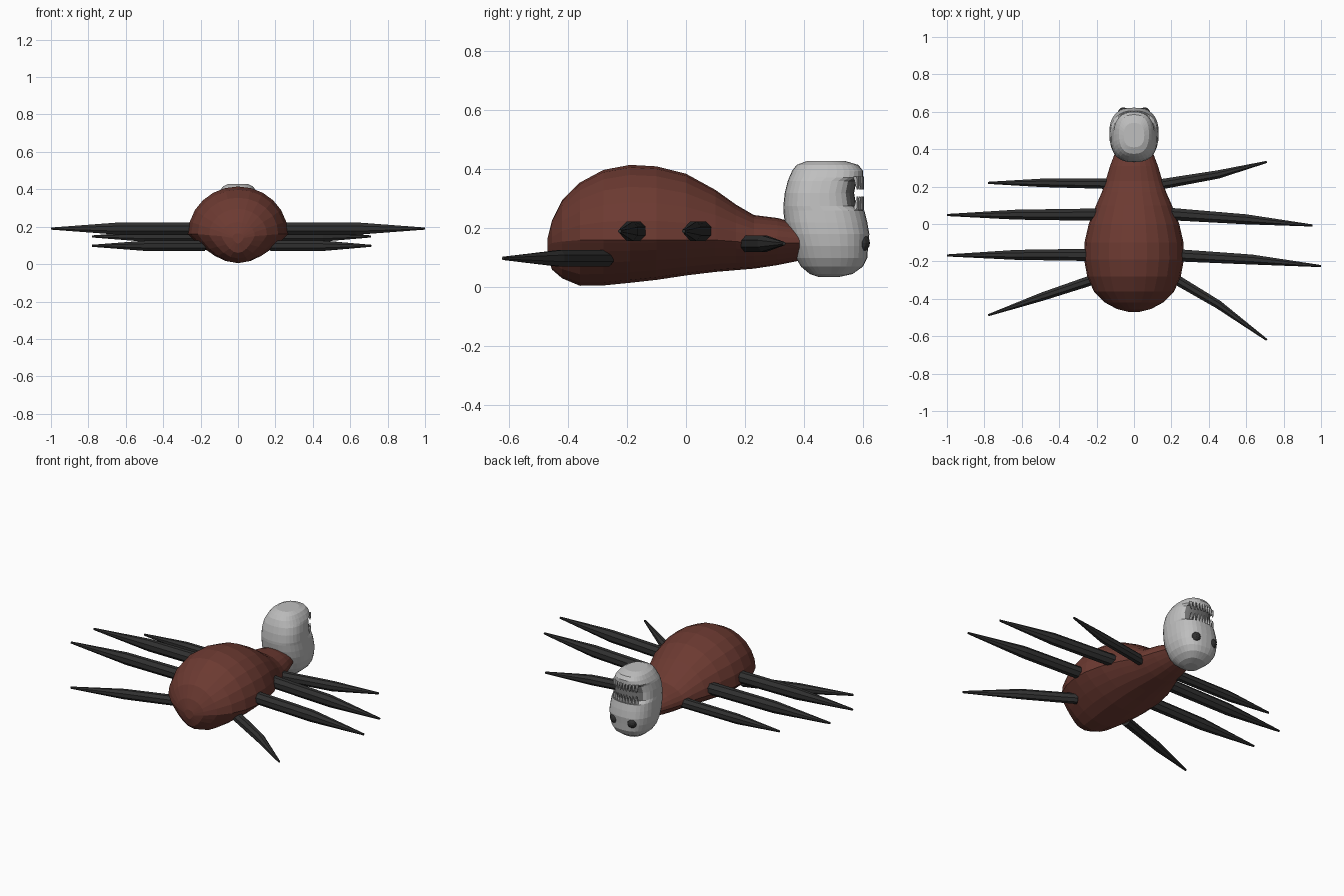
import bpy, bmesh, math
from mathutils import Vector

if "Cube" in bpy.data.objects:
    bpy.data.objects.remove(bpy.data.objects["Cube"])


def material(name, r, g, b):
    m = bpy.data.materials.new(name)
    m.diffuse_color = (r, g, b, 1)
    m.use_nodes = True
    m.node_tree.nodes["Principled BSDF"].inputs["Base Color"].default_value = m.diffuse_color
    return m


BROWN = material("red brown", 0.15, 0.042, 0.031)
CHARCOAL = material("charcoal", 0.03, 0.03, 0.03)
BONE = material("bone grey", 0.52, 0.52, 0.52)
MOUTH = material("mouth shadow grey", 0.16, 0.16, 0.16)


def loft(name, rings, mats):
    """Skin a list of equal-length point rings and cap both ends."""
    bm = bmesh.new()
    vs = [[bm.verts.new(p) for p in ring] for ring in rings]
    n = len(vs[0])
    for a, b in zip(vs, vs[1:]):
        for i in range(n):
            j = (i + 1) % n
            bm.faces.new((a[i], a[j], b[j], b[i]))
    bm.faces.new(vs[0])
    bm.faces.new(vs[-1])
    bmesh.ops.recalc_face_normals(bm, faces=bm.faces)
    return finish(name, bm, mats)


def finish(name, bm, mats):
    me = bpy.data.meshes.new(name)
    bm.to_mesh(me)
    bm.free()
    ob = bpy.data.objects.new(name, me)
    bpy.context.collection.objects.link(ob)
    for m in mats:
        me.materials.append(m)
    return ob


def spow(v, e):
    return math.copysign(abs(v) ** e, v)


# Body: cross-sections along y (y, half width, bottom, widest height, top)
stations = [
    (-0.470, 0.03, 0.11, 0.14, 0.165), (-0.455, 0.09, 0.06, 0.15, 0.225),
    (-0.42, 0.155, 0.03, 0.155, 0.295), (-0.36, 0.215, 0.005, 0.16, 0.355),
    (-0.28, 0.25, 0.006, 0.16, 0.398), (-0.19, 0.267, 0.015, 0.16, 0.415),
    (-0.10, 0.265, 0.025, 0.16, 0.41), (0.0, 0.242, 0.04, 0.16, 0.385),
    (0.10, 0.203, 0.052, 0.16, 0.33), (0.17, 0.172, 0.058, 0.155, 0.28),
    (0.23, 0.152, 0.063, 0.15, 0.245), (0.31, 0.128, 0.075, 0.15, 0.235),
    (0.385, 0.10, 0.09, 0.15, 0.215)]
rings = []
for y, w, bot, mid, top in stations:
    ring = []
    for i in range(24):
        a = math.tau * i / 24
        s = math.sin(a)
        z = mid + (top - mid) * s if s > 0 else mid - (mid - bot) * s * s
        ring.append((w * math.cos(a), y, z))
    rings.append(ring)
loft("body", rings, [BROWN])


# Legs: straight thigh and a long tapering point, eight sides
def leg(name, z, root, knee, tip, r):
    rings = []
    pts = [Vector((*p, z)) for p in (root, knee, tip)]
    for i, (p, rh, rv) in enumerate(zip(pts, (r, 0.8 * r, 0.006), (r, r, 0.006))):
        d = (pts[min(i + 1, 2)] - pts[max(i - 1, 0)]).normalized()
        side = Vector((-d.y, d.x, 0))
        rings.append([p + side * rh * math.cos(a) + Vector((0, 0, rv * math.sin(a)))
                      for a in (math.tau * (k + 0.5) / 8 for k in range(8))])
    loft(name, rings, [CHARCOAL])


leg("left_leg_1", 0.148, (-0.13, 0.215), (-0.50, 0.22), (-0.78, 0.22), 0.03)
leg("left_leg_2", 0.19, (-0.17, 0.05), (-0.63, 0.05), (-1.0, 0.048), 0.036)
leg("left_leg_3", 0.19, (-0.19, -0.165), (-0.63, -0.165), (-1.0, -0.168), 0.036)
leg("left_leg_4", 0.098, (-0.18, -0.285), (-0.49, -0.388), (-0.78, -0.488), 0.03)
leg("right_leg_1", 0.148, (0.13, 0.21), (0.45, 0.265), (0.71, 0.332), 0.03)
leg("right_leg_2", 0.19, (0.17, 0.055), (0.60, 0.025), (0.955, -0.008), 0.036)
leg("right_leg_3", 0.19, (0.19, -0.165), (0.63, -0.19), (1.0, -0.225), 0.036)
leg("right_leg_4", 0.098, (0.18, -0.27), (0.45, -0.43), (0.71, -0.62), 0.03)

# Skull hung upside down: level sections (z, half width, back y, front y)
levels = [
    (0.035, 0.035, 0.45, 0.52), (0.045, 0.065, 0.42, 0.565),
    (0.07, 0.095, 0.39, 0.60), (0.10, 0.115, 0.372, 0.615),
    (0.14, 0.128, 0.36, 0.618), (0.18, 0.132, 0.345, 0.622),
    (0.22, 0.13, 0.335, 0.615), (0.26, 0.126, 0.33, 0.605),
    (0.275, 0.124, 0.33, 0.578), (0.32, 0.12, 0.335, 0.57),
    (0.36, 0.112, 0.345, 0.578), (0.372, 0.108, 0.35, 0.60),
    (0.395, 0.095, 0.36, 0.60), (0.415, 0.08, 0.375, 0.585),
    (0.428, 0.055, 0.41, 0.54)]
rings = []
for z, w, back, front in levels:
    cy, ry = (back + front) / 2, (front - back) / 2
    rings.append([(w * spow(math.cos(a), 0.8), cy + ry * spow(math.sin(a), 0.8), z)
                  for a in (math.tau * i / 32 for i in range(32))])
skull = loft("skull", rings, [BONE, MOUTH])
for f in skull.data.polygons:
    if 0.26 < f.center.z < 0.372 and f.center.y > 0.53 and abs(f.center.x) < 0.085:
        f.material_index = 1

# Teeth: two facing rows along the jaw edges
bm = bmesh.new()
for base, length in ((0.262, 0.045), (0.376, -0.045)):
    for k in range(-4, 5):
        x = k * 0.019
        y = 0.594 - 3.2 * x * x
        ret = bmesh.ops.create_cone(bm, segments=5, radius1=0.010, radius2=0.003,
                                    depth=abs(length), cap_ends=True)
        for v in ret["verts"]:
            z = v.co.z * (1 if length > 0 else -1)
            v.co = Vector((v.co.x + x, v.co.y + y + (0.006 if z * length > 0 else 0),
                           base + length / 2 + z))
bmesh.ops.recalc_face_normals(bm, faces=bm.faces)
finish("teeth", bm, [BONE])

# Eyes: dark balls sunk in the face
bm = bmesh.new()
for sx in (-1, 1):
    ret = bmesh.ops.create_uvsphere(bm, u_segments=12, v_segments=8, radius=0.03)
    for v in ret["verts"]:
        v.co += Vector((sx * 0.057, 0.594, 0.15))
finish("eyes", bm, [CHARCOAL])
